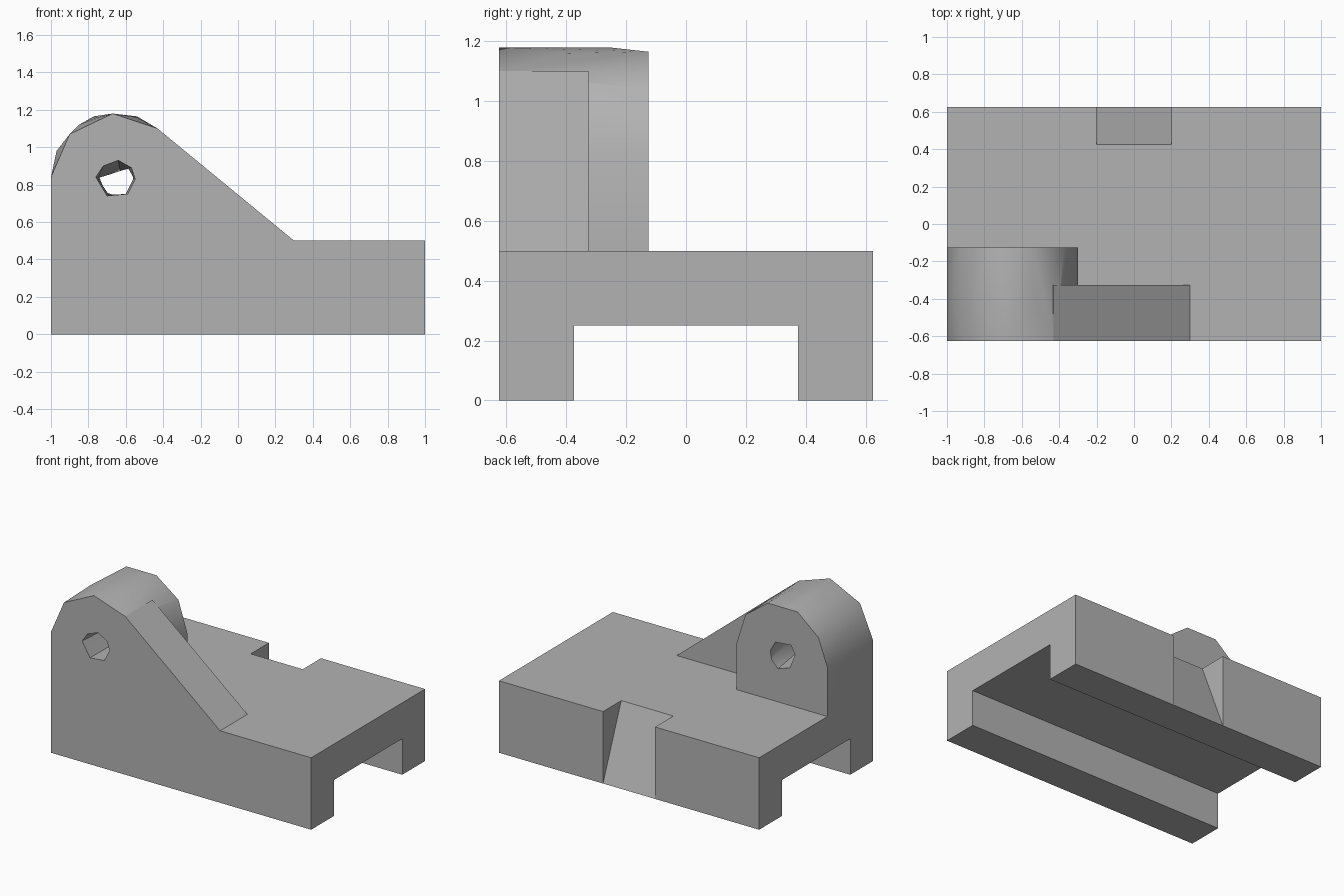
import bpy, bmesh, math

if "Cube" in bpy.data.objects:
    bpy.data.objects.remove(bpy.data.objects["Cube"], do_unlink=True)

grey = bpy.data.materials.new("plain grey")
grey.use_nodes = True
COLOUR = (0.45, 0.45, 0.45, 1)
grey.diffuse_color = COLOUR
grey.node_tree.nodes["Principled BSDF"].inputs["Base Color"].default_value = COLOUR


def finish(name, bm):
    bmesh.ops.recalc_face_normals(bm, faces=bm.faces[:])
    mesh = bpy.data.meshes.new(name)
    bm.to_mesh(mesh)
    bm.free()
    mesh.materials.append(grey)
    ob = bpy.data.objects.new(name, mesh)
    bpy.context.collection.objects.link(ob)
    return ob


def loft(name, rings):
    """Join matching rings of points and cap both ends."""
    bm = bmesh.new()
    loops = [[bm.verts.new(p) for p in ring] for ring in rings]
    for a, b in zip(loops, loops[1:]):
        for i in range(len(a)):
            j = (i + 1) % len(a)
            bm.faces.new((a[i], a[j], b[j], b[i]))
    bm.faces.new(loops[0])
    bm.faces.new(loops[-1])
    bmesh.ops.triangulate(bm, faces=[f for f in bm.faces if len(f.verts) == 4])
    return finish(name, bm)


def at_y(y, points):
    return [(x, y, z) for x, z in points]


def at_x(x, points):
    return [(x, y, z) for y, z in points]


def combine(target, tool, operation):
    mod = target.modifiers.new(operation.lower(), 'BOOLEAN')
    mod.operation = operation
    mod.solver = 'EXACT'
    mod.object = tool
    bpy.context.view_layer.objects.active = target
    bpy.ops.object.modifier_apply(modifier=mod.name)
    bpy.data.objects.remove(tool, do_unlink=True)


# Channel-shaped base
channel = [(-.625, 0), (-.375, 0), (-.375, .25), (.375, .25),
           (.375, 0), (.625, 0), (.625, .5), (-.625, .5)]
body = loft("bracket", [at_x(-1, channel), at_x(1, channel)])

# Sloped notch in the rear edge
wedge = [(.425, .5), (.625, 0), (.665, -.1), (.7, -.1), (.7, .6), (.385, .6)]
combine(body, loft("notch_cutter", [at_x(-.2, wedge), at_x(.2, wedge)]), 'DIFFERENCE')

# Faceted rounded lug, as the hull of its outlines
foot = [(-1, .4), (-.3, .4), (-.3, .82), (-1, .84)]
front = foot + [(-.9, 1.07), (-.67, 1.18), (-.43, 1.1)]
middle = [(-.97, .98), (-.85, 1.12), (-.77, 1.155), (-.54, 1.16), (-.4, 1.07)]
back = foot + [(-.93, 1.03), (-.77, 1.165), (-.54, 1.165), (-.37, 1.04)]
bm = bmesh.new()
for p in (at_y(-.625, front) + at_y(-.4, middle) + at_y(-.26, [(-.67, 1.18)])
          + at_y(-.125, back)):
    bm.verts.new(p)
hull = bmesh.ops.convex_hull(bm, input=bm.verts[:])
inner = {g for g in hull["geom_interior"] if isinstance(g, bmesh.types.BMVert)}
bmesh.ops.delete(bm, geom=list(inner), context='VERTS')
bmesh.ops.dissolve_limit(bm, angle_limit=.01, verts=bm.verts[:], edges=bm.edges[:])
combine(body, finish("lug", bm), 'UNION')

# Sloping rib along the front
rib = [(-.8, .4), (.3, .4), (.3, .5), (-.43, 1.1)]
combine(body, loft("rib", [at_y(-.625, rib), at_y(-.325, rib)]), 'UNION')

# Rough faceted bore, pinched in the middle
mouth = [(-.76, .84), (-.72, .9), (-.64, .93), (-.57, .89),
         (-.55, .83), (-.59, .75), (-.7, .74)]
waist = [(-.75, .835), (-.69, .853), (-.63, .873), (-.57, .89),
         (-.56, .83), (-.6, .75), (-.69, .745)]
rear = [(-.75, .86), (-.72, .92), (-.6, .91), (-.56, .84),
        (-.57, .78), (-.62, .73), (-.71, .76)]
bore = loft("bore_cutter", [at_y(-.7, mouth), at_y(-.625, mouth), at_y(-.375, waist),
                            at_y(-.125, rear), at_y(-.05, rear)])
combine(body, bore, 'DIFFERENCE')

# Merge flat faces and shade
bm = bmesh.new()
bm.from_mesh(body.data)
bmesh.ops.remove_doubles(bm, verts=bm.verts[:], dist=.0005)
bmesh.ops.dissolve_limit(bm, angle_limit=.005, verts=bm.verts[:], edges=bm.edges[:])
bm.to_mesh(body.data)
bm.free()
bpy.ops.object.select_all(action='DESELECT')
body.select_set(True)
bpy.context.view_layer.objects.active = body
bpy.ops.object.shade_smooth_by_angle(angle=math.radians(30))
